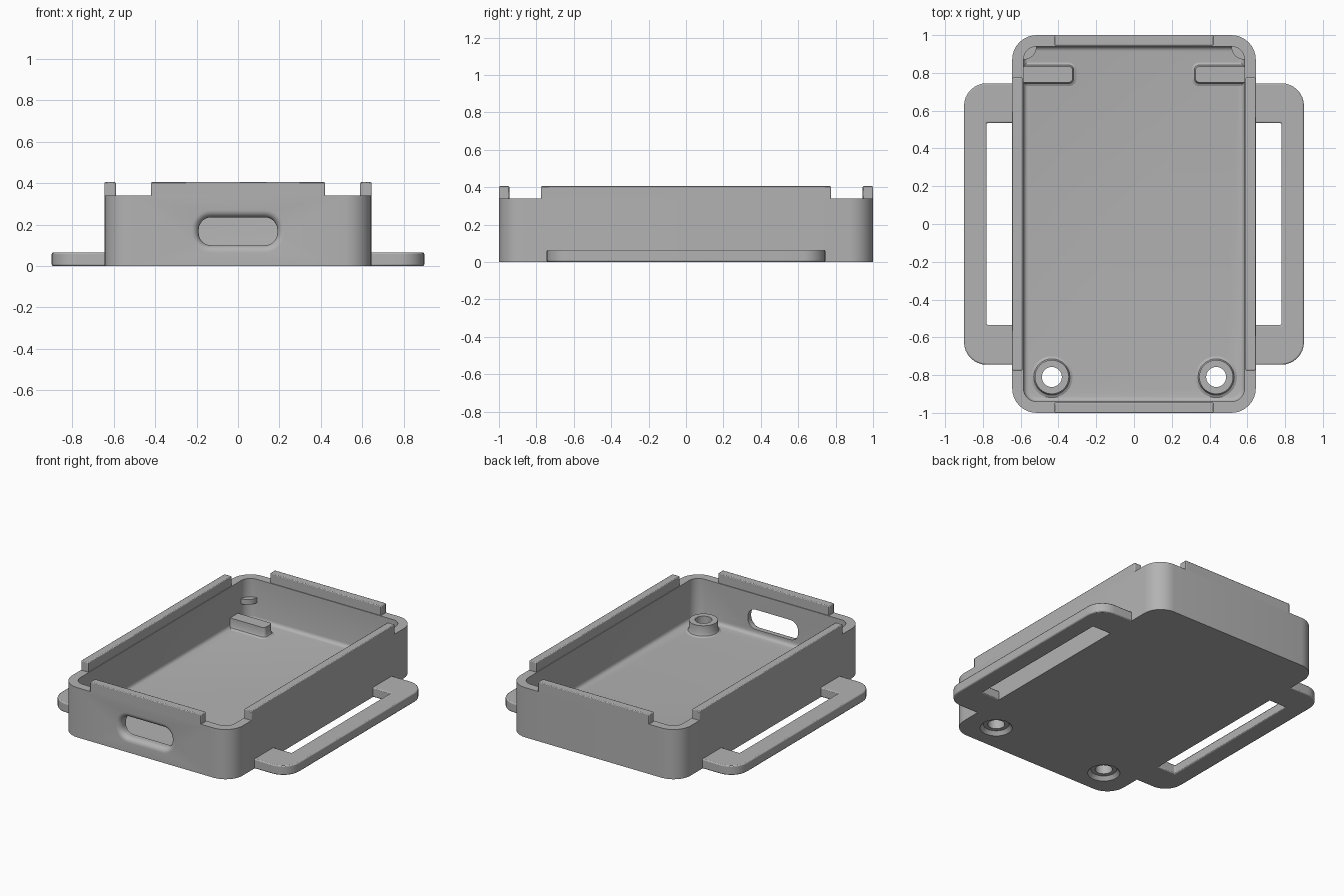
import bpy
import bmesh
from math import sin, cos, pi, radians
from mathutils import Matrix

cube = bpy.data.objects.get("Cube")
if cube:
    bpy.data.objects.remove(cube)

grey = bpy.data.materials.new("plain grey")
grey.use_nodes = True
grey.diffuse_color = (0.45, 0.45, 0.45, 1)
grey.node_tree.nodes["Principled BSDF"].inputs["Base Color"].default_value = grey.diffuse_color


def arc(cx, cy, r, start, steps=8):
    """Quarter circle of points, counter-clockwise from a start angle in degrees."""
    angles = [radians(start) + pi / 2 * i / steps for i in range(steps + 1)]
    return [(cx + r * cos(a), cy + r * sin(a)) for a in angles]


def rounded(hx, hy, r):
    """Rounded rectangle outline."""
    x, y = hx - r, hy - r
    return arc(x, y, r, 0) + arc(-x, y, r, 90) + arc(-x, -y, r, 180) + arc(x, -y, r, 270)


def finish(name, bm, matrix=Matrix()):
    bmesh.ops.remove_doubles(bm, verts=bm.verts, dist=1e-5)
    bm.transform(matrix)
    bmesh.ops.recalc_face_normals(bm, faces=bm.faces)
    mesh = bpy.data.meshes.new(name)
    bm.to_mesh(mesh)
    bm.free()
    mesh.materials.append(grey)
    obj = bpy.data.objects.new(name, mesh)
    bpy.context.collection.objects.link(obj)
    return obj


def loft(name, rings, matrix=Matrix(), tube=False):
    """Join stacked outlines, given as (points, z), into a solid or a tube."""
    bm = bmesh.new()
    loops = [[bm.verts.new((x, y, z)) for x, y in pts] for pts, z in rings]
    pairs = list(zip(loops, loops[1:]))
    if tube:
        pairs.append((loops[-1], loops[0]))
    else:
        bm.faces.new(loops[0])
        bm.faces.new(loops[-1])
    for a, b in pairs:
        for i in range(len(a)):
            j = (i + 1) % len(a)
            bm.faces.new((a[i], a[j], b[j], b[i]))
    return finish(name, bm, matrix)


def prism(name, pts, z0, z1):
    return loft(name, [(pts, z0), (pts, z1)])


def bevel(obj, width, segments=2):
    mod = obj.modifiers.new("soft edges", 'BEVEL')
    mod.width = width
    mod.segments = segments
    mod.limit_method = 'ANGLE'
    mod.angle_limit = radians(40)


def cut(obj, cutter):
    mod = obj.modifiers.new("cut", 'BOOLEAN')
    mod.operation = 'DIFFERENCE'
    mod.solver = 'EXACT'
    mod.object = cutter
    with bpy.context.temp_override(object=obj, active_object=obj):
        bpy.ops.object.modifier_apply(modifier=mod.name)
    bpy.data.objects.remove(cutter)


def circle(r):
    return rounded(r, r, r)


WX, WY, TOP, LIP, FLOOR = 0.645, 1.0, 0.34, 0.405, 0.06
parts = []

# Tray shell with a filleted inside floor
rings = [(rounded(WX, WY, 0.13), 0), (rounded(WX, WY, 0.13), TOP),
         (rounded(0.585, 0.94, 0.07), TOP)]
fillet = 0.025
for i in range(5):
    t = pi / 2 * i / 4
    inset = fillet * (1 - cos(t))
    rings.append((rounded(0.585 - inset, 0.94 - inset, 0.07 - inset),
                  FLOOR + fillet * (1 - sin(t))))
tray = loft("tray", rings)
parts.append(tray)

# Port opening in the front wall, flared outwards
rings = [(rounded(0.19, 0.0675, 0.06), 0.9)]
for i in range(7):
    t = pi / 2 * i / 6
    grow = 0.035 * (1 - cos(t))
    rings.append((rounded(0.19 + grow, 0.0675 + grow, 0.06 + grow), 0.965 + 0.035 * sin(t)))
rings.append((rings[-1][0], 1.03))
turn = Matrix.Translation((0, 0, 0.1675)) @ Matrix.Rotation(pi / 2, 4, 'X')
cut(tray, loft("port_cutter", rings, turn))

for side, s in (("left", 1), ("right", -1)):
    # Screw boss with a recessed hole from below
    place = Matrix.Translation((s * 0.435, -0.81, 0))
    hole = 0.053
    cut(tray, loft("screw_cutter", [(circle(0.1), -0.01), (circle(0.1), 0), (circle(0.08), 0.025),
                                    (circle(hole), 0.025), (circle(hole), 0.2)], place))
    parts.append(loft(side + "_screw_boss", [
        (circle(hole), 0.05), (circle(0.11), 0.05), (circle(0.11), FLOOR),
        (circle(0.096), 0.067), (circle(0.09), 0.08), (circle(0.09), 0.135),
        (circle(hole), 0.135)], place, tube=True))

    # Support bar at the back
    place = Matrix.Translation((s * 0.465, 0.7925, 0))
    parts.append(loft(side + "_support_bar", [
        (rounded(0.16, 0.0625, 0.04), 0.05), (rounded(0.16, 0.0625, 0.04), FLOOR),
        (rounded(0.146, 0.0485, 0.026), 0.067), (rounded(0.14, 0.0425, 0.02), 0.08),
        (rounded(0.14, 0.0425, 0.02), 0.13)], place))

    # Retaining tab in the back corner
    pts = [(s * x, y) for x, y in [(0.595, 0.95)] + arc(0.585, 0.94, 0.07, 180)]
    parts.append(prism(side + "_corner_tab", pts, 0.18, 0.215))

    # Strap loop
    pts = [(0.62, -0.745)] + arc(0.78, -0.625, 0.12, 270) + arc(0.78, 0.625, 0.12, 0)
    pts += [(0.62, 0.745), (0.62, 0.535), (0.78, 0.535), (0.78, -0.535), (0.62, -0.535)]
    loop = prism(side + "_strap_loop", [(s * x, y) for x, y in pts], 0, 0.065)
    bevel(loop, 0.007)
    parts.append(loop)

    # Raised lip on the side wall
    pts = [(s * x, y) for x, y in ((0.59, -0.775), (WX, -0.775), (WX, 0.775), (0.59, 0.775))]
    lip = prism(side + "_lip", pts, TOP - 0.02, LIP)
    bevel(lip, 0.005)
    parts.append(lip)

# Raised lips on the front and back walls
for end, s in (("front", -1), ("back", 1)):
    pts = [(x, s * y) for x, y in ((-0.42, 0.945), (0.42, 0.945), (0.42, WY), (-0.42, WY))]
    lip = prism(end + "_lip", pts, TOP - 0.02, LIP)
    bevel(lip, 0.005)
    parts.append(lip)

# Smooth rounded surfaces, sharp edges kept
bpy.ops.object.select_all(action='DESELECT')
for obj in parts:
    obj.select_set(True)
bpy.context.view_layer.objects.active = tray
bpy.ops.object.shade_smooth_by_angle(angle=radians(30))
